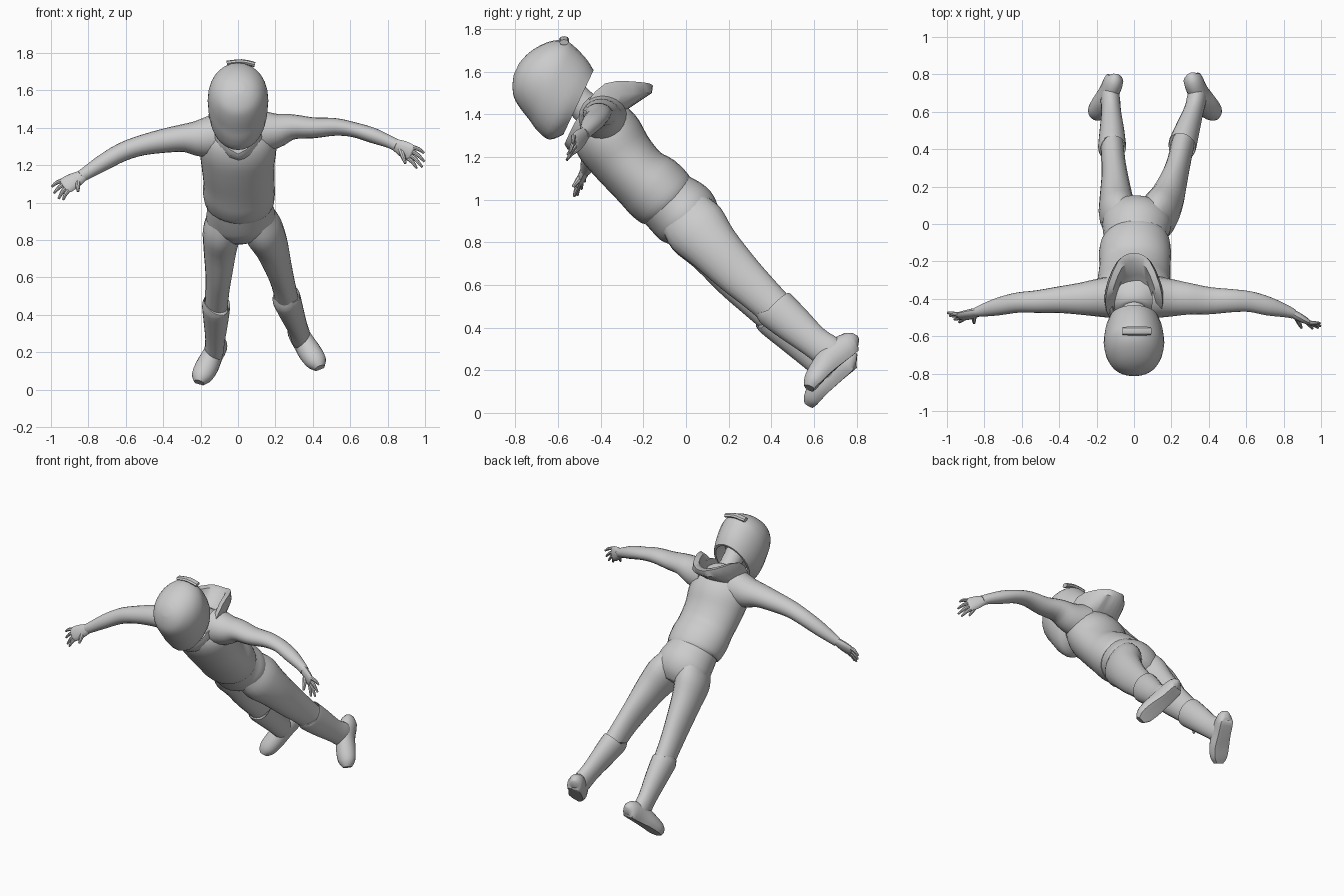
import bpy, bmesh, math
from mathutils import Vector

grey = bpy.data.materials.new("plain_grey")
grey.diffuse_color = (0.6, 0.6, 0.6, 1)


def spline(pts, steps, cyclic=False):
    """Catmull-Rom interpolation of equal-length tuples."""
    n, out = len(pts), []
    get = (lambda i: pts[i % n]) if cyclic else (lambda i: pts[max(0, min(n - 1, i))])
    for i in range(n if cyclic else n - 1):
        p = [get(i + k) for k in (-1, 0, 1, 2)]
        for s in range(steps):
            t = s / steps
            out.append(tuple(0.5 * (2 * b + (c - a) * t + (2 * a - 5 * b + 4 * c - d) * t * t
                                    + (3 * b - a - 3 * c + d) * t ** 3) for a, b, c, d in zip(*p)))
    if not cyclic:
        out.append(tuple(pts[-1]))
    return out


def skin(name, loops, hollow=0.0, angle=40):
    """Bridge closed loops of points into a capped object."""
    bm = bmesh.new()
    rows = [[bm.verts.new(p) for p in loop] for loop in loops]
    n = len(rows[0])
    for r, q in zip(rows, rows[1:]):
        for i in range(n):
            j = (i + 1) % n
            bm.faces.new((r[i], r[j], q[j], q[i]))
    first = bm.faces.new(rows[0][::-1])
    bm.faces.new(rows[-1])
    bmesh.ops.recalc_face_normals(bm, faces=bm.faces[:])
    if hollow:
        bmesh.ops.inset_region(bm, faces=[first], thickness=0.015)
        bmesh.ops.inset_region(bm, faces=[first], thickness=0.02, depth=-hollow)
    me = bpy.data.meshes.new(name)
    bm.to_mesh(me)
    bm.free()
    me.materials.append(grey)
    ob = bpy.data.objects.new(name, me)
    bpy.context.collection.objects.link(ob)
    bpy.ops.object.select_all(action='DESELECT')
    ob.select_set(True)
    bpy.context.view_layer.objects.active = ob
    bpy.ops.object.shade_smooth_by_angle(angle=math.radians(angle))
    return ob


def loft(name, rings, ref=(1, 0, 0), sides=20, steps=3, axis=None, sole=None, hollow=0.0):
    """Tube through rings (x, y, z, radius along ref, other radius)."""
    rings = spline(rings, steps)
    pos = [Vector(r[:3]) for r in rings]
    loops = []
    for i, r in enumerate(rings):
        t = Vector(axis) if axis else pos[min(i + 1, len(pos) - 1)] - pos[max(i - 1, 0)]
        t.normalize()
        s = Vector(ref)
        s = (s - t * s.dot(t)).normalized()
        n = t.cross(s)
        loop = []
        for k in range(sides):
            a = 2 * math.pi * k / sides
            v = math.sin(a) * r[4]
            if sole:
                v = max(v, -sole * r[4])
            loop.append(pos[i] + s * math.cos(a) * r[3] + n * v)
        loops.append(loop)
    return skin(name, loops, hollow)


# Shirt body with flared hem
loft("shirt", [(.01, -.085, .99, .172, .15), (.01, -.105, 1.01, .185, .16), (.005, -.16, 1.06, .193, .163),
               (.005, -.225, 1.115, .19, .15), (0, -.30, 1.20, .195, .155), (0, -.36, 1.285, .205, .165),
               (0, -.405, 1.355, .19, .15), (0, -.44, 1.41, .13, .11), (0, -.46, 1.43, .08, .07)], sides=28)
loft("neck", [(0, -.42, 1.38, .075, .08), (0, -.50, 1.46, .065, .07), (0, -.57, 1.53, .065, .07)])

# Trousers
loft("pelvis", [(.01, -.11, 1.01, .165, .145), (.01, -.05, .965, .175, .16), (.015, .005, .92, .185, .162),
                (.02, .055, .865, .16, .13), (.025, .085, .83, .10, .08)], sides=28)
loft("trouser_leg_left", [(.10, -.01, .94, .08, .13), (.13, .05, .865, .105, .148), (.175, .13, .775, .092, .125),
                          (.215, .24, .66, .072, .108), (.24, .33, .575, .063, .095),
                          (.262, .43, .48, .062, .085), (.28, .48, .44, .06, .08)])
loft("trouser_leg_right", [(-.07, -.01, .94, .08, .13), (-.085, .05, .855, .102, .143), (-.095, .13, .76, .09, .12),
                           (-.102, .24, .63, .073, .105), (-.11, .33, .535, .065, .092),
                           (-.117, .42, .445, .062, .082), (-.12, .47, .40, .06, .078)])

# Boots: shaft and flat-soled foot
loft("boot_shaft_left", [(.257, .415, .495, .071, .094), (.26, .425, .485, .075, .098), (.285, .50, .42, .066, .09),
                         (.318, .60, .335, .053, .075), (.335, .67, .285, .052, .078), (.34, .70, .26, .045, .07)],
     hollow=.015)
loft("boot_shaft_right", [(-.116, .405, .455, .071, .09), (-.117, .415, .445, .075, .094), (-.118, .50, .365, .066, .085),
                          (-.122, .60, .27, .053, .073), (-.127, .67, .215, .052, .076), (-.13, .70, .19, .045, .07)],
     hollow=.015)
loft("boot_foot_left", [(.303, .803, .322, .02, .03), (.312, .778, .318, .05, .065), (.345, .70, .262, .054, .075),
                        (.385, .64, .20, .062, .063), (.42, .60, .148, .055, .05), (.437, .582, .115, .028, .03)], sole=.6)
loft("boot_foot_right", [(-.10, .80, .245, .02, .03), (-.105, .773, .24, .05, .065), (-.135, .70, .185, .054, .075),
                         (-.165, .642, .125, .062, .063), (-.195, .60, .07, .055, .05), (-.208, .582, .037, .028, .03)],
     sole=.6)

# Arms: radii along y, then vertical
loft("arm_left", [(.10, -.39, 1.38, .115, .12), (.20, -.395, 1.385, .10, .095), (.29, -.40, 1.405, .085, .068),
                  (.40, -.41, 1.40, .073, .056), (.52, -.41, 1.405, .062, .047), (.62, -.415, 1.39, .055, .04),
                  (.72, -.44, 1.36, .05, .041), (.81, -.465, 1.325, .034, .033), (.85, -.48, 1.305, .026, .032)],
     ref=(0, 1, 0))
loft("arm_right", [(-.10, -.39, 1.36, .115, .12), (-.20, -.395, 1.345, .10, .10), (-.29, -.40, 1.345, .085, .075),
                   (-.40, -.405, 1.33, .071, .064), (-.52, -.415, 1.305, .06, .054), (-.62, -.42, 1.27, .054, .05),
                   (-.72, -.44, 1.215, .048, .045), (-.80, -.46, 1.165, .035, .036), (-.84, -.47, 1.14, .026, .032)],
     ref=(0, 1, 0))


def hand(side, wrist, knuckle, spread, tips, thumb):
    """Flat palm, four tapering fingers and a thumb."""
    w, k, d = Vector(wrist), Vector(knuckle), Vector(spread)
    m = (w + k) / 2
    loft("palm_" + side, [(*w, .032, .022), (*m, .045, .022), (*k, .046, .016), (*(k + (k - w) * .1), .03, .008)],
         ref=spread, sides=12)
    for i, tip in enumerate(tips):
        a, b = k + d * (.034 - .0225 * i), Vector(tip)
        c = (a + b) / 2 + Vector((0, 0, .006))
        loft(f"finger_{side}_{i + 1}", [(*a, .012, .012), (*c, .0105, .0105), (*b, .006, .006)], sides=8, ref=(0, 1, 0))
    a, b = w.lerp(k, .3), Vector(thumb)
    loft("thumb_" + side, [(*a, .017, .017), (*((a + b) / 2), .014, .014), (*b, .007, .007)], sides=8, ref=(0, 1, 0))


hand("left", (.84, -.475, 1.31), (.925, -.52, 1.265), (.35, -.25, .9),
     [(.995, -.53, 1.265), (.997, -.545, 1.22), (.985, -.555, 1.19), (.955, -.56, 1.185)], (.895, -.555, 1.21))
hand("right", (-.83, -.47, 1.145), (-.925, -.495, 1.09), (-.45, .35, .82),
     [(-.997, -.475, 1.085), (-.985, -.49, 1.05), (-.96, -.51, 1.02), (-.935, -.525, 1.015)], (-.855, -.53, 1.06))

# Helmet: sections along its facing axis (distance, low, high, half width)
n, u = Vector((0, -.905, .425)), Vector((0, .425, .905))
base = Vector((0, -.505, 1.455))
sections = [(0, -.165, .168, .13), (.05, -.215, .2, .15), (.12, -.2, .228, .16), (.175, -.17, .238, .161),
            (.235, -.14, .21, .148), (.285, -.105, .155, .118), (.315, -.055, .1, .078), (.33, -.01, .05, .03)]
loft("helmet", [(*(base + n * t + u * (lo + hi) / 2), w, (hi - lo) / 2) for t, lo, hi, w in sections],
     axis=n, sides=28, hollow=.08)
# Small vent lip on the crown
loft("helmet_vent", [(-.06, -.572, 1.745, .022, .014), (.02, -.572, 1.753, .024, .014), (.09, -.572, 1.738, .022, .014)],
     ref=(0, 1, 0), sides=8)

# Collar running into a hood that blows up behind the neck
# (half loops from back to front, mirrored across x)
hood = [[(0, -.28, 1.42), (.10, -.30, 1.42), (.135, -.39, 1.39), (.115, -.48, 1.29), (0, -.51, 1.225)],
        [(0, -.16, 1.50), (.09, -.20, 1.50), (.155, -.36, 1.48), (.135, -.49, 1.36), (0, -.555, 1.235)],
        [(0, -.155, 1.535), (.085, -.20, 1.55), (.15, -.38, 1.545), (.128, -.50, 1.40), (0, -.57, 1.26)],
        [(0, -.20, 1.535), (.065, -.235, 1.545), (.118, -.38, 1.535), (.10, -.48, 1.40), (0, -.54, 1.28)],
        [(0, -.27, 1.46), (.06, -.29, 1.46), (.09, -.39, 1.43), (.08, -.45, 1.38), (0, -.49, 1.33)]]
skin("hood", [spline(h + [(-x, y, z) for x, y, z in h[3:0:-1]], 3, True) for h in hood], angle=50)
